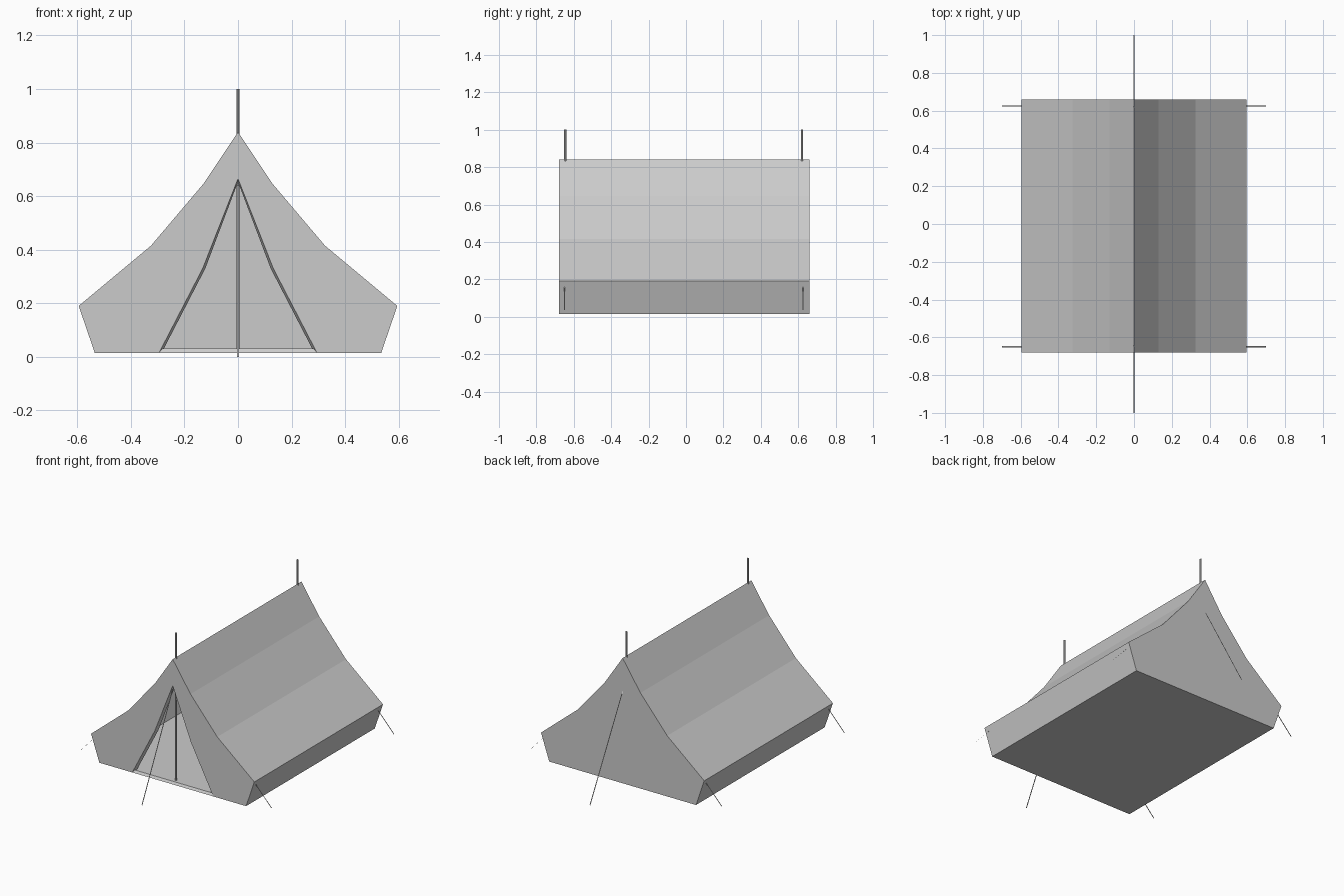
import bpy, bmesh
from mathutils import Vector

if "Cube" in bpy.data.objects:
    bpy.data.objects.remove(bpy.data.objects["Cube"])

Y0, Y1 = -0.68, 0.66
HALF = [(0, 0.84), (0.13, 0.645), (0.325, 0.415), (0.595, 0.19), (0.535, 0.015)]
DOOR = [(0.295, 0.015), (0.132, 0.33), (0, 0.665)]


def make(name, polys, outward_from=None):
    bm = bmesh.new()
    for p in polys:
        f = bm.faces.new([bm.verts.new(v) for v in p])
        f.normal_update()
        if outward_from is not None:
            if f.normal.dot(f.calc_center_median() - outward_from) < 0:
                f.normal_flip()
    bmesh.ops.remove_doubles(bm, verts=bm.verts, dist=1e-5)
    me = bpy.data.meshes.new(name)
    bm.to_mesh(me)
    bm.free()
    ob = bpy.data.objects.new(name, me)
    bpy.context.collection.objects.link(ob)
    return ob


# tent shell: roof, low walls, doorway front, closed back, floor
polys = []
for s in (1, -1):
    for (xa, za), (xb, zb) in zip(HALF, HALF[1:]):
        polys.append([(s * xa, Y0, za), (s * xb, Y0, zb), (s * xb, Y1, zb), (s * xa, Y1, za)])
    polys.append([(s * x, Y0, z) for x, z in HALF + DOOR])
polys.append([(x, Y1, z) for x, z in HALF] + [(-x, Y1, z) for x, z in HALF[:0:-1]])
polys.append([(x, Y0, 0.015) for x in (-0.535, -0.295, 0.295, 0.535)]
             + [(0.535, Y1, 0.015), (-0.535, Y1, 0.015)])
tent = make("tent_canvas", polys, Vector((0, 0, 0.3)))
sol = tent.modifiers.new("thickness", 'SOLIDIFY')
sol.thickness = 0.01
sol.offset = -1
sol.use_even_offset = True

# narrow trim turned inward along the doorway edges
trim = []
for s in (1, -1):
    for (xa, za), (xb, zb) in zip(DOOR, DOOR[1:]):
        inner = lambda x, z: (s * max(x - 0.01, 0), Y0 + 0.025, z - (0.012 if x == 0 else 0))
        trim.append([(s * xa, Y0, za), (s * xb, Y0, zb), inner(xb, zb), inner(xa, za)])
make("doorway_trim", trim)

# upright poles
for name, y in (("front_pole", -0.645), ("back_pole", 0.62)):
    bpy.ops.mesh.primitive_cylinder_add(vertices=8, radius=0.006, depth=0.98, location=(0, y, 0.51))
    bpy.context.object.name = name


# flat guy ropes
def rope(name, a, b, side):
    a, b, w = Vector(a), Vector(b), Vector(side) * 0.003
    make(name, [[a - w, a + w, b + w, b - w]])


rope("front_guy_rope", (0, Y0, 0.64), (0, -1, 0), (1, 0, 0))
rope("back_guy_rope", (0, Y1, 0.62), (0, 1, 0), (1, 0, 0))
for s, side in ((1, "right"), (-1, "left")):
    for end, y in (("front", -0.65), ("back", 0.625)):
        rope(f"{side}_{end}_guy_rope", (s * 0.584, y, 0.16), (s * 0.7, y, 0.035), (0, 1, 0))
